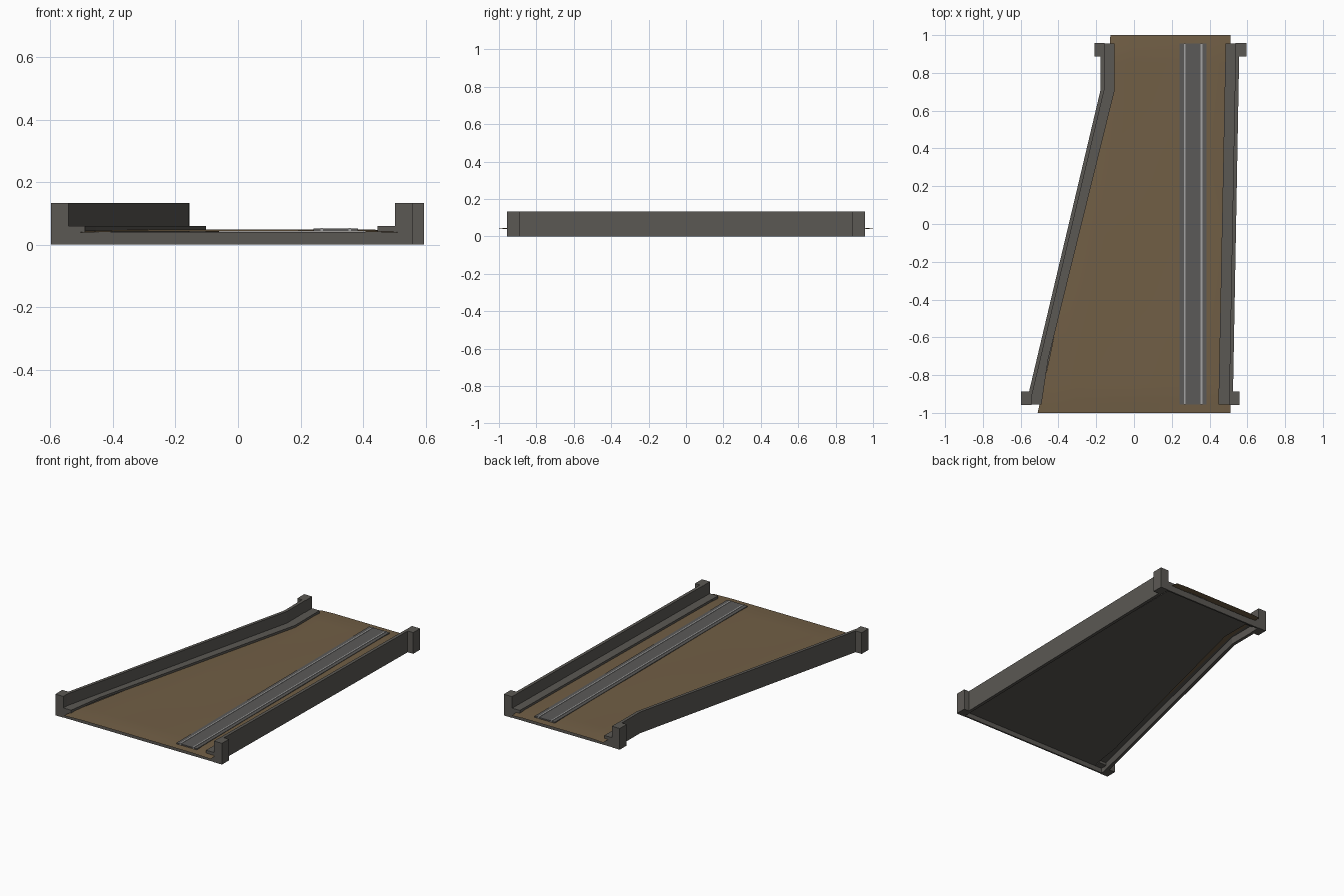
import bpy, bmesh, math

if "Cube" in bpy.data.objects:
    bpy.data.objects.remove(bpy.data.objects["Cube"])


def material(name, col):
    m = bpy.data.materials.new(name)
    m.diffuse_color = (*col, 1)
    m.use_nodes = True
    m.node_tree.nodes["Principled BSDF"].inputs["Base Color"].default_value = m.diffuse_color
    return m


STONE = material("grey stone", (0.105, 0.099, 0.088))
DIRT = material("brown earth", (0.165, 0.113, 0.060))
TRACK = material("track grey", (0.105, 0.102, 0.098))
STEEL = material("rail steel", (0.36, 0.36, 0.36))


def finish(name, bm, mat):
    bmesh.ops.recalc_face_normals(bm, faces=bm.faces)
    me = bpy.data.meshes.new(name)
    bm.to_mesh(me)
    bm.free()
    me.materials.append(mat)
    ob = bpy.data.objects.new(name, me)
    bpy.context.collection.objects.link(ob)
    return ob


def prism(name, pts, z0, z1, mat):
    """Extrude a plan outline from z0 to z1."""
    bm = bmesh.new()
    f = bm.faces.new([bm.verts.new((x, y, z0)) for x, y in pts])
    r = bmesh.ops.extrude_face_region(bm, geom=[f])
    for v in r["geom"]:
        if isinstance(v, bmesh.types.BMVert):
            v.co.z = z1
    return finish(name, bm, mat)


def box(name, x0, x1, y0, y1, z0, z1, mat):
    return prism(name, [(x0, y0), (x1, y0), (x1, y1), (x0, y1)], z0, z1, mat)


def lerp_line(line, y):
    """x of a plan polyline at a given y."""
    for (xa, ya), (xb, yb) in zip(line, line[1:]):
        if y <= yb:
            return xa + (xb - xa) * (y - ya) / (yb - ya)
    return line[-1][0]


E = 0.955    # half length of the masonry
TOP = 0.133  # parapet height

# Plan lines of each side: outer wall face and inner ledge edge
left_outer = [(-0.572, -E), (-0.555, -0.885), (-0.177, 0.71), (-0.177, E)]
left_inner = [(-0.49, -E), (-0.455, -0.72), (-0.102, 0.71), (-0.102, E)]
right_outer = [(0.523, -E), (0.558, E)]
right_inner = [(0.447, -E), (0.485, E)]

# Parapet walls with a low ledge along their inside
for side, outer, inner, t in (("left", left_outer, left_inner, 0.02),
                              ("right", right_outer, right_inner, -0.02)):
    shifted = [(x + t, y) for x, y in outer]
    prism(side + "_parapet", outer + shifted[::-1], 0, TOP, STONE)
    prism(side + "_ledge", shifted + inner[::-1], 0.046, 0.06, STONE)

# Corner pillars
for name, x0, x1, s in (("front_left", -0.598, -0.543, -1), ("front_right", 0.503, 0.559, -1),
                        ("back_left", -0.210, -0.155, 1), ("back_right", 0.538, 0.595, 1)):
    y0, y1 = sorted((s * 0.888, s * 0.957))
    box(name + "_pillar", x0, x1, y0, y1, 0, TOP, STONE)

# End beams under the deck
box("front_beam", -0.57, 0.53, -E, -E + 0.01, 0, 0.04, STONE)
box("back_beam", -0.18, 0.56, E - 0.01, E, 0, 0.04, STONE)

# Ledge ends closing down to the beams
box("front_left_ledge_end", -0.55, -0.49, -E, -0.90, 0.03, 0.06, STONE)
box("front_right_ledge_end", 0.447, 0.51, -E, -0.90, 0.03, 0.06, STONE)
box("back_left_ledge_end", -0.16, -0.102, 0.90, E, 0.03, 0.06, STONE)
box("back_right_ledge_end", 0.485, 0.54, 0.90, E, 0.03, 0.06, STONE)

# Deck slab, open space below it
prism("deck_slab", left_inner + [(0.50, E), (0.49, -E)], 0.03, 0.036, STONE)

# Earth road surface: gently uneven, dropping at both ends
dirt_left = [(-0.51, -1), (-0.145, 0.71), (-0.125, 1)]
NX, NY = 16, 40
bm = bmesh.new()
rows = []
for j in range(NY + 1):
    y = -1 + 2 * j / NY
    xl = lerp_line(dirt_left, y)
    row = []
    for i in range(NX + 1):
        x = xl + (0.51 - xl) * i / NX
        edge = min(1, i / 2, (NX - i) / 2)
        end = min(1, (1 - abs(y)) / 0.1)
        z = 0.038 + 0.006 * end + 0.004 * edge
        z += 0.0012 * math.sin(9 * x + 2) * math.cos(6 * y) * end
        row.append(bm.verts.new((x, y, z)))
    rows.append(row)
for a, b in zip(rows, rows[1:]):
    for i in range(NX):
        bm.faces.new((a[i], a[i + 1], b[i + 1], b[i]))
earth = finish("earth_road", bm, DIRT)
for p in earth.data.polygons:
    p.use_smooth = True

# Track bed with two rails and outer guard strips
box("track_bed", 0.272, 0.353, -E, E, 0.042, 0.052, TRACK)
for side, s in (("left", -1), ("right", 1)):
    c = 0.3125
    for part, a, b, z, mat in (("rail", 0.0405, 0.049, 0.054, STEEL),
                               ("guard_strip", 0.049, 0.071, 0.0515, TRACK)):
        x0, x1 = sorted((c + s * a, c + s * b))
        box(side + "_" + part, x0, x1, -E, E, 0.042, z, mat)
